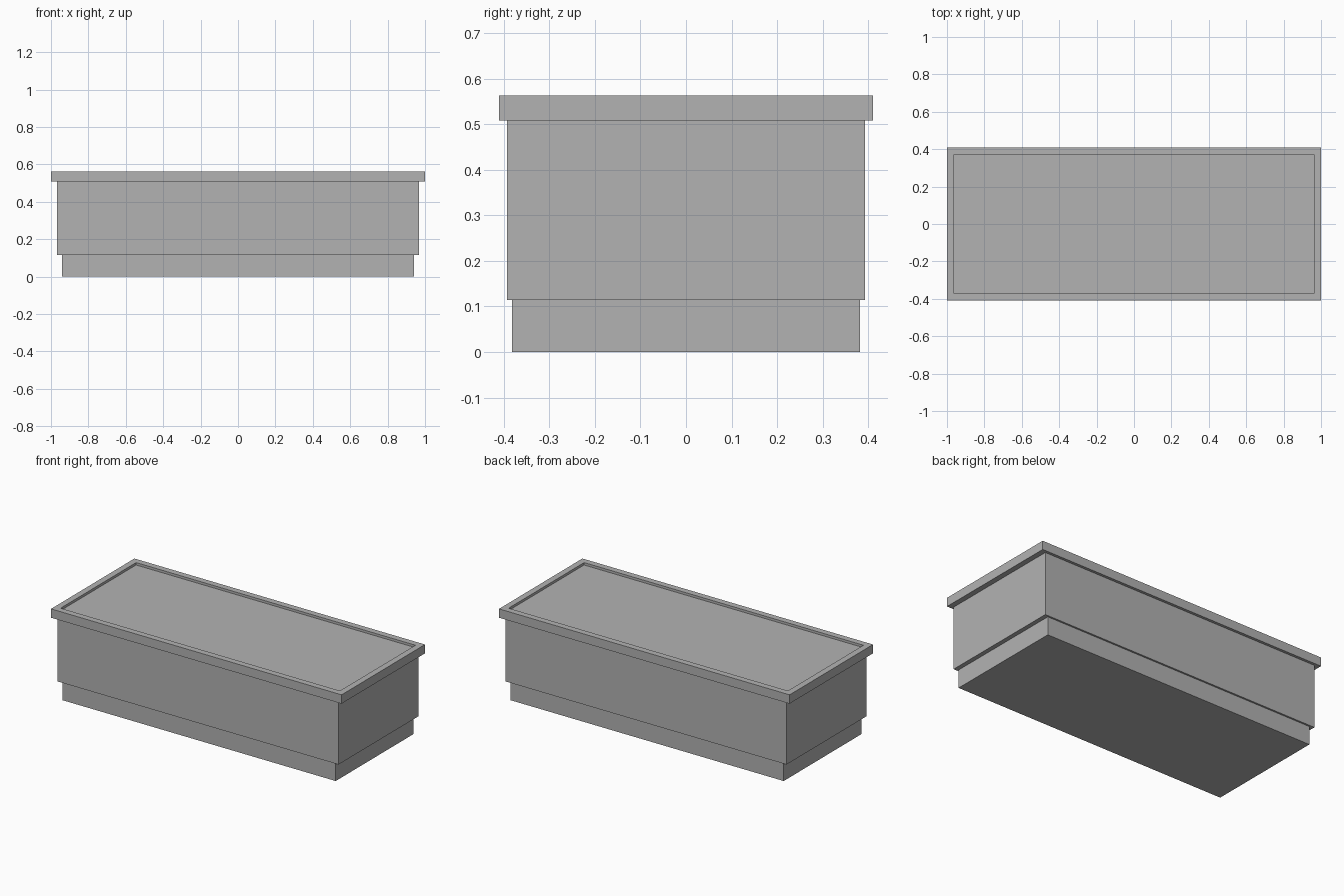
import bpy
import bmesh

cube = bpy.data.objects.get("Cube")
if cube:
    bpy.data.objects.remove(cube, do_unlink=True)

grey = bpy.data.materials.new("plain_grey")
grey.use_nodes = True
colour = (0.448, 0.448, 0.448, 1)
grey.diffuse_color = colour
grey.node_tree.nodes["Principled BSDF"].inputs["Base Color"].default_value = colour


def box(name, half_x, half_y, bottom, top, border=0, depth=0):
    """Box between two heights, optionally with a sunken panel in its top."""
    bm = bmesh.new()
    bmesh.ops.create_cube(bm, size=2)
    for v in bm.verts:
        v.co = (v.co.x * half_x, v.co.y * half_y, top if v.co.z > 0 else bottom)
    bm.normal_update()
    if border:
        lid = [f for f in bm.faces if f.normal.z > 0.9]
        bmesh.ops.inset_region(bm, faces=lid, thickness=border)
        # Duplicate the inset edge as a vertical wall, then sink the panel
        bmesh.ops.inset_region(bm, faces=lid, thickness=0)
        for v in lid[0].verts:
            v.co.z -= depth
    bm.normal_update()
    mesh = bpy.data.meshes.new(name)
    bm.to_mesh(mesh)
    bm.free()
    mesh.materials.append(grey)
    obj = bpy.data.objects.new(name, mesh)
    bpy.context.collection.objects.link(obj)
    return obj


# Recessed plinth, main body, and overhanging rim with a shallow sunken top
box("plinth", 0.94, 0.382, 0, 0.114)
box("body", 0.967, 0.393, 0.114, 0.508)
box("rim", 1.0, 0.41, 0.508, 0.563, border=0.055, depth=0.015)
